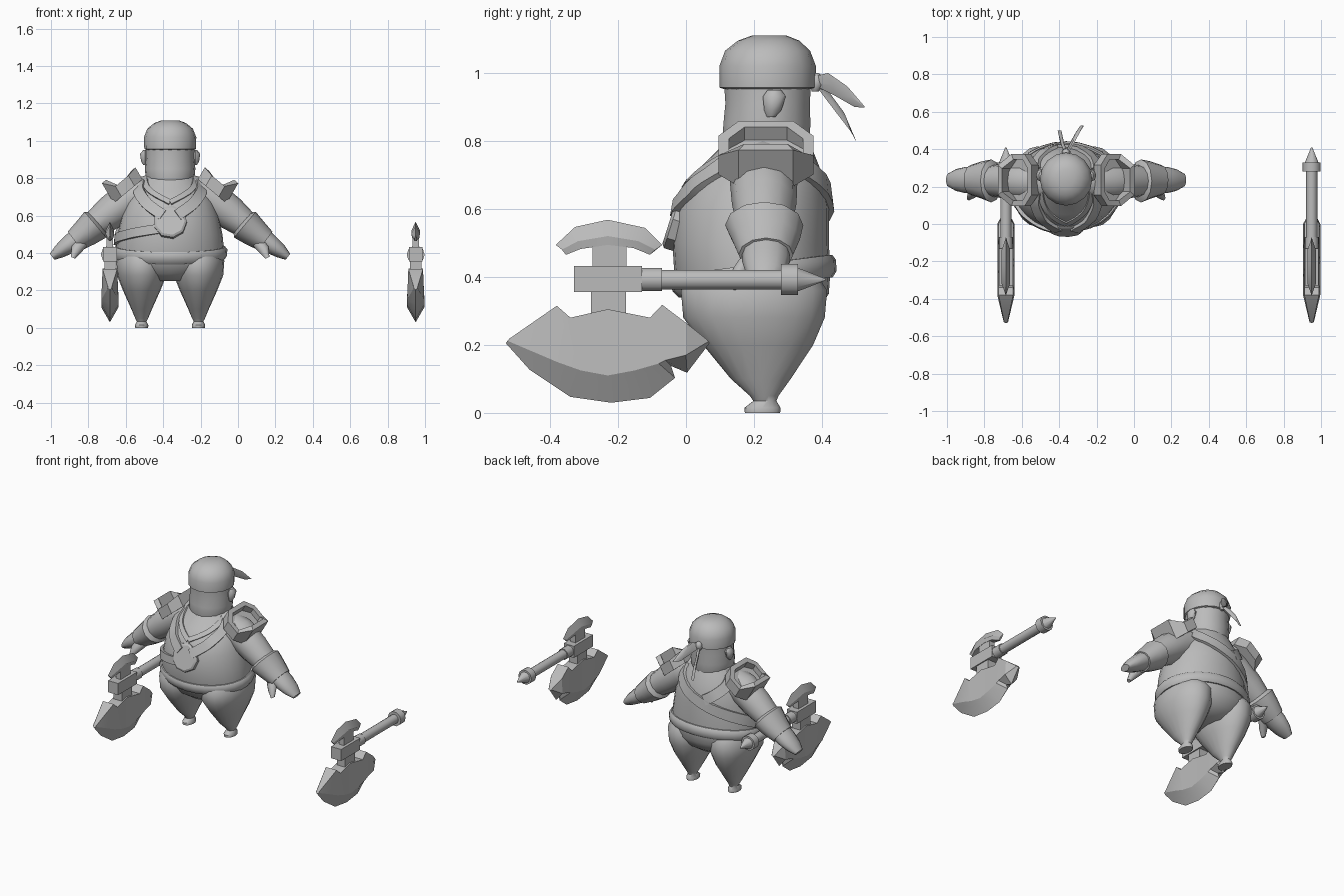
import bpy
import bmesh
from math import sin, cos, pi, radians
from mathutils import Vector

cube = bpy.data.objects.get("Cube")
if cube:
    bpy.data.objects.remove(cube)

CX = -0.363  # body centre line
grey = bpy.data.materials.new("plain_grey")
grey.use_nodes = True
GREY = (0.5, 0.5, 0.5, 1)
grey.diffuse_color = GREY
grey.node_tree.nodes["Principled BSDF"].inputs["Base Color"].default_value = GREY


def finish(name, bm, angle=35):
    bmesh.ops.remove_doubles(bm, verts=bm.verts, dist=0.0002)
    bmesh.ops.recalc_face_normals(bm, faces=bm.faces)
    mesh = bpy.data.meshes.new(name)
    bm.to_mesh(mesh)
    bm.free()
    mesh.materials.append(grey)
    ob = bpy.data.objects.new(name, mesh)
    bpy.context.collection.objects.link(ob)
    bpy.ops.object.select_all(action="DESELECT")
    ob.select_set(True)
    bpy.context.view_layer.objects.active = ob
    bpy.ops.object.shade_smooth_by_angle(angle=radians(angle))
    return ob


def loft(name, rings, angle=35, closed=False):
    """Skin a row of equal point rings."""
    bm = bmesh.new()
    rows = [[bm.verts.new(p) for p in ring] for ring in rings]
    n = len(rows[0])
    pairs = list(zip(rows, rows[1:]))
    if closed:
        pairs.append((rows[-1], rows[0]))
    else:
        bm.faces.new(rows[0])
        bm.faces.new(rows[-1])
    for a, b in pairs:
        for i in range(n):
            j = (i + 1) % n
            bm.faces.new((a[i], a[j], b[j], b[i]))
    return finish(name, bm, angle)


def ellipse(c, u, v, n=20):
    return [Vector(c) + Vector(u) * cos(2 * pi * i / n) + Vector(v) * sin(2 * pi * i / n)
            for i in range(n)]


def stack(name, x, rows, n=20, angle=50):
    """Upright body from rows of z, y centre, x radius, y radius."""
    return loft(name, [ellipse((x, cy, z), (rx, 0, 0), (0, ry, 0), n)
                       for z, cy, rx, ry in rows], angle)


def limb(name, rows, n=12, angle=50):
    """Tube from rows of x, y, z, in-plane radius, y radius."""
    pts = [Vector(r[:3]) for r in rows]
    rings = []
    for i, r in enumerate(rows):
        t = pts[min(i + 1, len(pts) - 1)] - pts[max(i - 1, 0)]
        side = Vector((-t.z, 0, t.x)).normalized()
        rings.append(ellipse(pts[i], side * r[3], (0, r[4], 0), n))
    return loft(name, rings, angle)


def box(name, lo, hi):
    (a, b, c), (d, e, f) = lo, hi
    return loft(name, [[(a, b, z), (d, b, z), (d, e, z), (a, e, z)] for z in (c, f)])


# torso, also the surface the straps lie on
TORSO = [(.25, .2, .1, .12), (.29, .2, .22, .18), (.35, .2, .285, .22), (.42, .195, .288, .23),
         (.5, .19, .28, .23), (.6, .195, .26, .225), (.67, .205, .235, .205),
         (.73, .22, .2, .17), (.78, .235, .155, .135), (.82, .24, .125, .11)]
stack("torso", CX, TORSO, 28)


def skin(a, z, out=0):
    for lo, hi in zip(TORSO, TORSO[1:]):
        if z <= hi[0]:
            f = (z - lo[0]) / (hi[0] - lo[0])
            _, cy, rx, ry = [p + (q - p) * f for p, q in zip(lo, hi)]
            return Vector((CX + (rx + out) * sin(a), cy - (ry + out) * cos(a), z))


def strap(name, start, end, width=.06, thick=.016, steps=12):
    """Flat band over the torso between two (angle, height) points."""
    def at(t):
        return [p + (q - p) * t for p, q in zip(start, end)]
    rings = []
    for i in range(steps + 1):
        a, z = at(i / steps)
        p = skin(a, z)
        du = skin(a + .02, z) - skin(a - .02, z)
        dv = skin(a, z + .005) - skin(a, z - .005)
        normal = du.cross(dv).normalized()
        a0, z0 = at(i / steps - .01)
        a1, z1 = at(i / steps + .01)
        along = skin(a1, z1) - skin(a0, z0)
        w = normal.cross(along).normalized() * width / 2
        rings.append([p - w - normal * .01, p + w - normal * .01,
                      p + w + normal * thick, p - w + normal * thick])
    return loft(name, rings)


strap("chest_strap_left", (1.2, .77), (.15, .6))
strap("chest_strap_right", (-1.2, .77), (-.15, .6))
strap("waist_strap", (-.2, .53), (-1.6, .47), .05)
strap("back_strap_long", (1.9, .77), (4.7, .47), .065)
strap("back_strap_short", (-1.9, .77), (-2.9, .64), .065)
for s in (1, -1):
    strap("vest_collar", (s * 1.1, .79), (0, .67), .03, .008)

# medallion
axis = Vector((0, -.95, .3)).normalized()
up = Vector((0, .3, .95)).normalized()
hub = Vector((CX, -.025, .565))
loft("medallion", [ellipse(hub + axis * d, (r, 0, 0), up * r, 9)
                   for d, r in ((-.03, .09), (.014, .09), (.022, .078))], 25)

# belt, higher at the back
belt = []
for i in range(28):
    a = 2 * pi * i / 28
    z = .402 - .03 * cos(a)
    belt.append([skin(a, z + h, o) for h, o in
                 ((-.033, -.02), (-.033, .008), (-.015, .018), (.018, .018), (.033, .008), (.033, -.02))])
loft("belt", belt, 40, closed=True)

# legs, arms, shoulder guards and ears, one per side
LEG = [(0, .225, .034, .052), (.015, .225, .036, .053), (.035, .232, .026, .034),
       (.05, .23, .034, .042), (.1, .22, .055, .088), (.2, .212, .1, .162),
       (.28, .2, .132, .208), (.36, .2, .138, .215), (.4, .2, .12, .19)]
ARM = [(.1, .225, .73, .09, .1), (.22, .228, .69, .1, .1), (.32, .23, .615, .092, .095),
       (.42, .23, .54, .07, .08)]
CUFF = [(.385, .23, .565, .07, .08), (.4, .23, .552, .09, .115), (.45, .235, .51, .078, .1),
        (.51, .235, .465, .062, .08)]
HAND = [(.49, .235, .48, .058, .07), (.54, .235, .445, .05, .07), (.59, .235, .41, .038, .058),
        (.63, .235, .38, .02, .035)]
THUMB = [(.47, .2, .46, .035, .035), (.5, .165, .42, .03, .028), (.52, .14, .375, .012, .014)]
for s, side in ((1, "left"), (-1, "right")):
    stack(side + "_leg", CX + s * .152, LEG)
    for part, rows in (("arm", ARM), ("cuff", CUFF), ("hand", HAND), ("thumb", THUMB)):
        limb(f"{side}_{part}", [(CX + s * r[0], *r[1:]) for r in rows])

    # sloped octagonal frame with a raised outer wall
    u, n = Vector((s * .77, 0, -.64)), Vector((s * .5, 0, .86))
    mid = Vector((CX + s * .225, .235, .73))
    frame, plate = [], []
    for p, y, h in ((.1, -.08, .125), (.1, .08, .125), (.045, .14, .065), (-.045, .14, .065),
                    (-.1, .08, .075), (-.1, -.08, .075), (-.045, -.14, .065), (.045, -.14, .065)):
        o = mid + u * p + Vector((0, y, 0))
        i = mid + u * p * .72 + Vector((0, y * .78, 0))
        frame.append([o, o + n * h, i + n * h, i])
        plate.append(i)
    loft(side + "_shoulder_frame", frame, 25, closed=True)
    loft(side + "_shoulder_plate", [plate, [q + n * .03 for q in plate]], 25)

    stack(side + "_ear", CX + s * .135, [(.87, .25, .008, .012), (.89, .255, .02, .025),
                                         (.93, .26, .026, .034), (.95, .26, .01, .02)], 8)

# head and headscarf
stack("head", CX, [(.76, .235, .115, .12), (.8, .235, .13, .13), (.85, .238, .135, .13),
                   (.91, .24, .13, .126), (.97, .24, .13, .13)], 18)
stack("headscarf", CX, [(.95, .238, .125, .12), (.957, .24, .138, .142), (1.02, .24, .14, .142),
                        (1.065, .24, .122, .125), (1.095, .243, .085, .09), (1.11, .245, .045, .05)], 16)
stack("scarf_knot", CX, [(.945, .38, .01, .01), (.965, .385, .025, .02), (.99, .385, .02, .018),
                         (1, .38, .008, .008)], 8)


def scarf_tail(name, rows):
    # flat leaf, broad in height
    loft(name, [ellipse((CX + x, y, z), (.01, 0, 0), (0, -w * .35, w), 6) for x, y, z, w in rows], 50)


scarf_tail("scarf_tail_upper", [(0, .375, .975, .015), (.03, .43, .965, .04),
                                (.06, .485, .93, .035), (.085, .525, .9, .003)])
scarf_tail("scarf_tail_lower", [(0, .38, .97, .012), (-.02, .43, .915, .035),
                                (-.03, .475, .855, .032), (-.035, .5, .8, .003)])


# axes: each blade section runs inner edge, bevel, cutting edge
def blade(name, x, sections, w):
    rings = []
    for k, (t, b, e) in enumerate(sections):
        f = .25 if k in (0, len(sections) - 1) else 1
        rings.append([(x + w * f * .85, *t), (x + w * f, *b), (x, *e),
                      (x - w * f, *b), (x - w * f * .85, *t)])
    loft(name, rings, 25)


LOWER = [((-.52, .218), (-.525, .212), (-.53, .205)), ((-.38, .315), (-.38, .15), (-.46, .127)),
         ((-.34, .28), (-.31, .125), (-.34, .047)), ((-.23, .305), (-.23, .11), (-.22, .03)),
         ((-.106, .28), (-.15, .125), (-.106, .044)), ((-.07, .318), (-.08, .145), (-.032, .103)),
         ((-.04, .295), (-.06, .155), (-.044, .138)), ((0, .265), (0, .17), (.003, .118)),
         ((.065, .213), (.066, .21), (.07, .206))]
UPPER = [((-.353, .465), (-.365, .48), (-.383, .494)), ((-.31, .482), (-.318, .505), (-.326, .547)),
         ((-.23, .494), (-.23, .52), (-.23, .568)), ((-.155, .485), (-.14, .505), (-.12, .544)),
         ((-.106, .465), (-.09, .48), (-.07, .494))]
for x, tag in ((-.685, "right"), (.95, "left")):
    name = tag + "_axe_"
    blade(name + "lower_blade", x, LOWER, .046)
    blade(name + "upper_blade", x, UPPER, .023)
    box(name + "head_block", (x - .037, -.33, .355), (x + .037, -.13, .432))
    box(name + "lower_neck", (x - .03, -.28, .28), (x + .03, -.176, .36))
    box(name + "upper_neck", (x - .018, -.275, .43), (x + .018, -.175, .495))
    for part, rows in (("handle", ((-.14, .03), (.3, .03))),
                       ("collar", ((-.14, .036), (-.07, .036))),
                       ("pommel", ((.28, .048), (.33, .048))),
                       ("spike", ((.33, .036), (.41, .003)))):
        loft(name + part, [ellipse((x, y, .392), (r, 0, 0), (0, 0, r), 10) for y, r in rows], 40)
